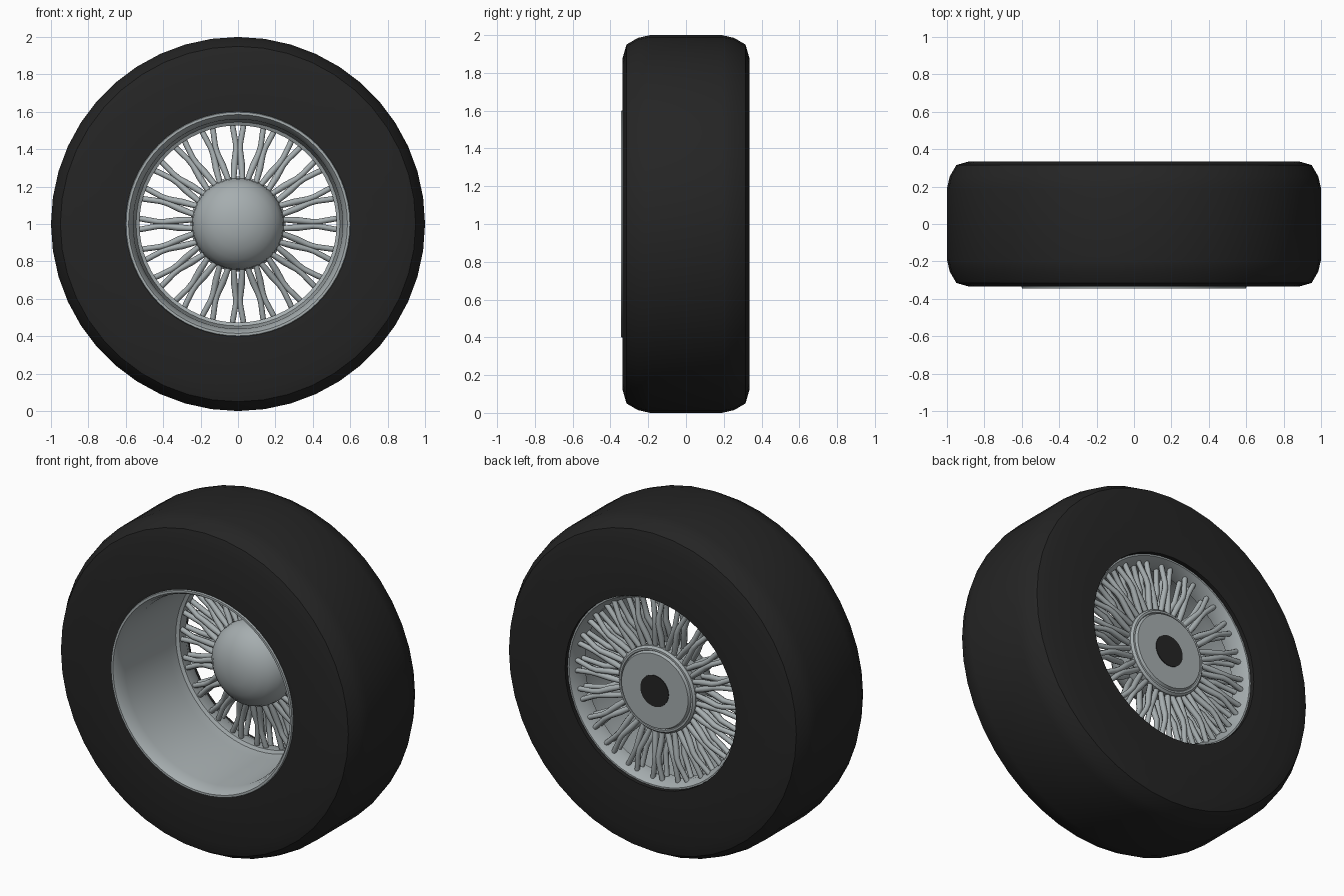
import bpy, bmesh, math
from mathutils import Vector

cube = bpy.data.objects.get("Cube")
if cube:
    bpy.data.objects.remove(cube)

CENTRE_Z = 1.0
SPOKE_GROUPS = 20


def material(name, colour):
    m = bpy.data.materials.new(name)
    m.use_nodes = True
    m.diffuse_color = (*colour, 1)
    shader = m.node_tree.nodes["Principled BSDF"]
    shader.inputs["Base Color"].default_value = (*colour, 1)
    shader.inputs["Roughness"].default_value = 0.6
    return m


rubber = material("black rubber", (0.018, 0.018, 0.018))
metal = material("silver metal", (0.38, 0.42, 0.43))


def finish(name, bm, mat, angle):
    bmesh.ops.remove_doubles(bm, verts=bm.verts, dist=0.0001)
    bmesh.ops.recalc_face_normals(bm, faces=bm.faces)
    mesh = bpy.data.meshes.new(name)
    bm.to_mesh(mesh)
    bm.free()
    mesh.materials.append(mat)
    ob = bpy.data.objects.new(name, mesh)
    ob.location.z = CENTRE_Z
    bpy.context.collection.objects.link(ob)
    bpy.ops.object.select_all(action="DESELECT")
    ob.select_set(True)
    bpy.context.view_layer.objects.active = ob
    bpy.ops.object.shade_smooth_by_angle(angle=math.radians(angle))
    return ob


def lathe(name, profile, mat, closed=False, steps=48, angle=40):
    """Spin (radius, y) points around the axle."""
    bm = bmesh.new()
    verts = [bm.verts.new((r, y, 0)) for r, y in profile]
    pairs = list(zip(verts, verts[1:]))
    if closed:
        pairs.append((verts[-1], verts[0]))
    edges = [bm.edges.new(p) for p in pairs]
    bmesh.ops.spin(bm, geom=verts + edges, cent=(0, 0, 0), axis=(0, 1, 0),
                   angle=math.tau, steps=steps, use_duplicate=False)
    return finish(name, bm, mat, angle)


def tube(bm, points, radii, sides=8):
    """Round bar through the points, with capped ends."""
    rings = []
    for i, p in enumerate(points):
        along = points[min(i + 1, len(points) - 1)] - points[max(i - 1, 0)]
        across = along.cross(Vector((0, 1, 0))).normalized()
        up = across.cross(along).normalized()
        rings.append([bm.verts.new(p + radii[i] * (math.cos(a) * across + math.sin(a) * up))
                      for a in (math.tau * k / sides for k in range(sides))])
    for a, b in zip(rings, rings[1:]):
        for k in range(sides):
            n = (k + 1) % sides
            bm.faces.new((a[k], a[n], b[n], b[k]))
    bm.faces.new(rings[0])
    bm.faces.new(rings[-1])


# Tyre: broad flat tread, rounded shoulders, plain side walls
shoulder = [(0.6, 0.335), (0.88, 0.335), (0.95, 0.315), (0.985, 0.255), (1.0, 0.19)]
front_half = [(r, -y) for r, y in shoulder]
lathe("tyre", front_half + [(1.0, 0)] + shoulder[::-1]
      + [(0.565, 0.335), (0.565, 0.3), (0.6, 0.25), (0.6, -0.3)],
      rubber, closed=True, steps=44)

# Rim: deep dish with a rolled front lip and a step at the spoke seat
lathe("rim", [(0.603, -0.33), (0.598, -0.345), (0.585, -0.345), (0.572, -0.325),
              (0.56, -0.27), (0.552, 0.13), (0.545, 0.19), (0.527, 0.2), (0.527, 0.26),
              (0.555, 0.31), (0.568, 0.31), (0.58, 0.2), (0.59, -0.25)],
      metal, closed=True, steps=64)

# Hub: domed front cap, barrel and stepped back plate
lathe("hub", [(0, -0.03), (0.07, -0.024), (0.135, -0.004), (0.185, 0.028), (0.222, 0.068),
              (0.24, 0.11), (0.245, 0.15), (0.245, 0.23), (0.254, 0.24), (0.254, 0.272),
              (0.243, 0.285), (0.232, 0.285), (0.228, 0.278), (0.22, 0.295), (0, 0.295)],
      metal, angle=30)

# Axle hole plate on the back of the hub
lathe("axle_hole", [(0, 0.292), (0.093, 0.292), (0.093, 0.299), (0, 0.299)], rubber, steps=32)

# Spokes: each group has a front and a back pair that pinch together and fork at the rim
layers = {"front_spokes": (0.16, 0.205, 0.225), "back_spokes": (0.25, 0.275, 0.265)}
for name, (hub_y, waist_y, rim_y) in layers.items():
    bm = bmesh.new()
    for g in range(SPOKE_GROUPS):
        a = math.tau * g / SPOKE_GROUPS
        out = Vector((math.cos(a), 0, math.sin(a)))
        side = Vector((-math.sin(a), 0, math.cos(a)))
        for s in (-1, 1):
            path = [(0.225, 0.025, hub_y), (0.32, 0.019, (hub_y + waist_y) / 2),
                    (0.395, 0.011, waist_y), (0.435, 0.013, waist_y), (0.54, 0.032, rim_y)]
            points = [out * r + side * s * w + Vector((0, y, 0)) for r, w, y in path]
            tube(bm, points, (0.014, 0.018, 0.016, 0.015, 0.015))
    finish(name, bm, metal, 50)
